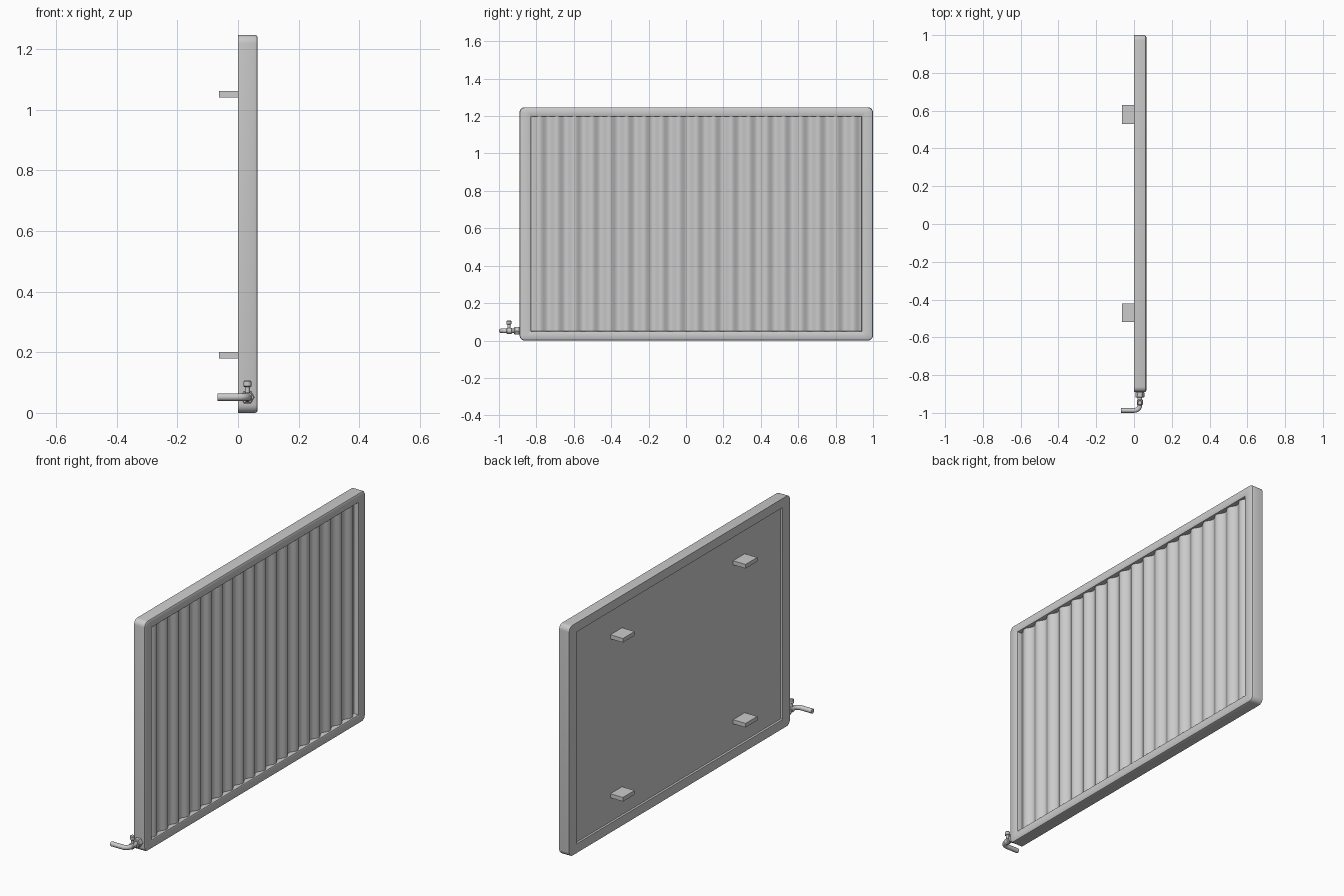
import bpy, bmesh, math
from mathutils import Vector

if "Cube" in bpy.data.objects:
    bpy.data.objects.remove(bpy.data.objects["Cube"])

Y0, Y1, Z0, Z1 = -0.89, 1.0, 0.0, 1.247


def finish(name, bm, smooth=True):
    bmesh.ops.remove_doubles(bm, verts=bm.verts, dist=1e-5)
    bmesh.ops.recalc_face_normals(bm, faces=bm.faces)
    me = bpy.data.meshes.new(name)
    bm.to_mesh(me)
    bm.free()
    ob = bpy.data.objects.new(name, me)
    bpy.context.collection.objects.link(ob)
    if smooth:
        bpy.ops.object.select_all(action='DESELECT')
        ob.select_set(True)
        bpy.context.view_layer.objects.active = ob
        bpy.ops.object.shade_smooth_by_angle(angle=math.radians(35))
    return ob


def rounded_ring(bm, inset, x, seg=6):
    r = max(0.028 - inset, 0.001)
    iy, iz = inset, inset * 0.8
    ring = []
    for k, (sy, sz) in enumerate([(1, 1), (-1, 1), (-1, -1), (1, -1)]):
        cy = Y1 - iy - r if sy > 0 else Y0 + iy + r
        cz = Z1 - iz - r if sz > 0 else Z0 + iz + r
        for i in range(seg + 1):
            a = math.pi / 2 * (k + i / seg)
            ring.append(bm.verts.new((x, cy + r * math.cos(a), cz + r * math.sin(a))))
    return ring


def lathe(name, profile, origin, axis, sides):
    bm = bmesh.new()
    q = Vector((0, 0, 1)).rotation_difference(Vector(axis))
    rings = []
    for r, h in profile:
        rings.append([bm.verts.new(Vector(origin) + q @ Vector((
            r * math.cos(math.tau * i / sides), r * math.sin(math.tau * i / sides), h)))
            for i in range(sides)])
    for a, b in zip(rings, rings[1:]):
        for i in range(sides):
            j = (i + 1) % sides
            bm.faces.new((a[i], a[j], b[j], b[i]))
    bm.faces.new(rings[0])
    bm.faces.new(rings[-1])
    return finish(name, bm)


# Outer frame: cross-section swept around a rounded rectangle
bm = bmesh.new()
section = [(0, 0), (0, .056), (.003, .062), (.009, .065),
           (.056, .065), (.060, .063), (.062, .058), (.062, 0)]
rings = [rounded_ring(bm, i, x) for i, x in section]
for a, b in zip(rings, rings[1:] + rings[:1]):
    for i in range(len(a)):
        j = (i + 1) % len(a)
        bm.faces.new((a[i], a[j], b[j], b[i]))
finish("radiator_frame", bm)

# Corrugated panel with a flat recessed back
RIBS, STEPS = 19, 12
ya, yb = Y0 + .06, Y1 - .06
za, zb = .048, Z1 - .048
bm = bmesh.new()
profile = [(.012, yb), (.012, ya)]
for i in range(RIBS * STEPS + 1):
    t = i / STEPS
    profile.append((.047 - .010 * math.cos(math.tau * t), ya + (yb - ya) * t / RIBS))
low = [bm.verts.new((x, y, za)) for x, y in profile]
face = bm.faces.new(low)
ext = bmesh.ops.extrude_face_region(bm, geom=[face])
bmesh.ops.translate(bm, vec=(0, 0, zb - za),
                    verts=[v for v in ext["geom"] if isinstance(v, bmesh.types.BMVert)])
finish("corrugated_panel", bm)

# Wall brackets
for y in (-.47, .58):
    for z in (.19, 1.051):
        bm = bmesh.new()
        bmesh.ops.create_cube(bm, size=1)
        for v in bm.verts:
            v.co = Vector((-.0245 + v.co.x * .077, y + v.co.y * .1, z + v.co.z * .022))
        finish("wall_bracket", bm, False)

# Valve: hex nut, collar, stem and knob
VX, VZ = .031, .052
lathe("hex_nut", [(.021, 0), (.024, .003), (.024, .026), (.020, .030)],
      (VX, Y0 + .001, VZ), (0, -1, 0), 6)
lathe("valve_collar", [(.013, 0), (.016, .003), (.016, .026), (.012, .030)],
      (VX, -.93, VZ), (0, -1, 0), 20)
lathe("valve_stem", [(.008, 0), (.008, .036)], (VX, -.947, VZ), (0, 0, 1), 16)
lathe("valve_knob", [(.009, 0), (.013, .003), (.013, .018), (.010, .022)],
      (VX, -.947, .085), (0, 0, 1), 16)

# Bent supply pipe
R, PY = .03, -.987
pts = [(VX, -.91, VZ)]
for i in range(9):
    a = math.pi / 2 * i / 8
    pts.append((VX - R + R * math.cos(a), PY + R - R * math.sin(a), VZ))
pts.append((-.068, PY, VZ))
cu = bpy.data.curves.new("supply_pipe", 'CURVE')
cu.dimensions = '3D'
cu.bevel_depth = .0125
cu.bevel_resolution = 4
cu.use_fill_caps = True
sp = cu.splines.new('POLY')
sp.points.add(len(pts) - 1)
for p, c in zip(sp.points, pts):
    p.co = (*c, 1)
    p.radius = 1
sp.use_smooth = True
bpy.context.collection.objects.link(bpy.data.objects.new("supply_pipe", cu))
